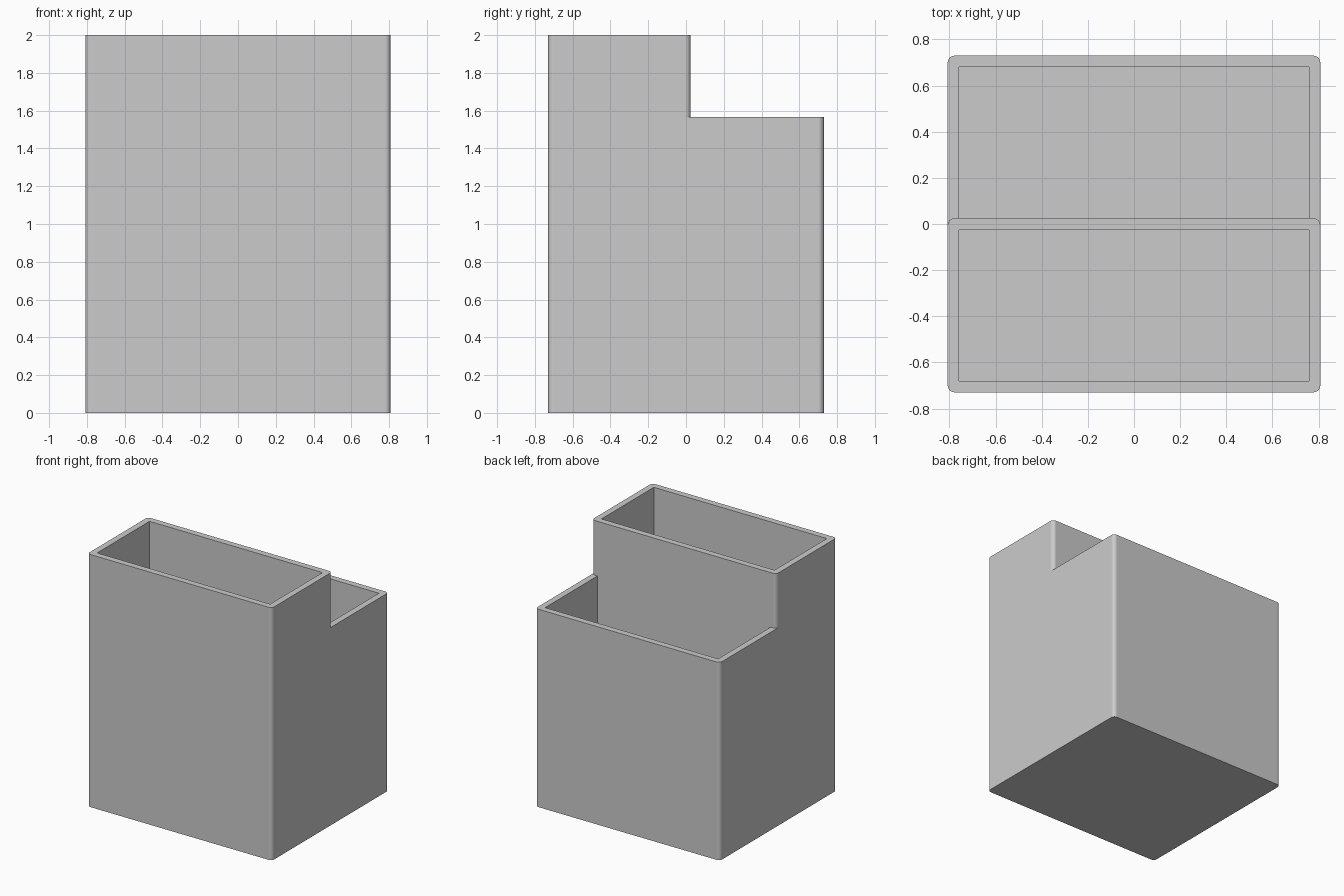
import bpy, bmesh, math

cube = bpy.data.objects.get("Cube")
if cube:
    bpy.data.objects.remove(cube, do_unlink=True)

# Overall sizes
HALF_X, HALF_Y = 0.808, 0.73
WALL, RADIUS = 0.05, 0.03
STEP_Y, STEP_Z, TOP_Z = 0.025, 1.567, 2.0
INNER_X = HALF_X - WALL

grey = bpy.data.materials.new("light grey")
grey.use_nodes = True
colour = (0.6, 0.6, 0.6, 1)
grey.diffuse_color = colour
grey.node_tree.nodes["Principled BSDF"].inputs["Base Color"].default_value = colour


def rounded_outline(hx, y0, y1, r, steps=6):
    """Counter-clockwise rectangle outline; r = 0 gives sharp corners."""
    if r == 0:
        return [(hx, y0), (hx, y1), (-hx, y1), (-hx, y0)]
    centres = [(hx - r, y1 - r), (r - hx, y1 - r), (r - hx, y0 + r), (hx - r, y0 + r)]
    return [(cx + r * math.cos((k + i / steps) * math.pi / 2),
             cy + r * math.sin((k + i / steps) * math.pi / 2))
            for k, (cx, cy) in enumerate(centres) for i in range(steps + 1)]


def prism(name, hx, y0, y1, z0, z1, r=0):
    """Upright prism on a rectangular outline."""
    bm = bmesh.new()
    base = bm.faces.new([bm.verts.new((x, y, z0)) for x, y in rounded_outline(hx, y0, y1, r)])
    grown = bmesh.ops.extrude_face_region(bm, geom=[base], use_keep_orig=True)["geom"]
    bmesh.ops.translate(bm, vec=(0, 0, z1 - z0),
                        verts=[v for v in grown if isinstance(v, bmesh.types.BMVert)])
    bmesh.ops.recalc_face_normals(bm, faces=bm.faces)
    mesh = bpy.data.meshes.new(name)
    bm.to_mesh(mesh)
    bm.free()
    mesh.materials.append(grey)
    obj = bpy.data.objects.new(name, mesh)
    bpy.context.collection.objects.link(obj)
    return obj


def combine(target, tool, operation):
    """Apply a boolean and drop the tool object."""
    bpy.context.view_layer.objects.active = target
    mod = target.modifiers.new(operation.lower(), 'BOOLEAN')
    mod.operation, mod.solver, mod.object = operation, 'EXACT', tool
    bpy.ops.object.modifier_apply(modifier=mod.name)
    bpy.data.objects.remove(tool, do_unlink=True)


# Low body with the rear compartment hollowed out
box = prism("two_level_box", HALF_X, -HALF_Y, HALF_Y, 0, STEP_Z, RADIUS)
combine(box, prism("rear_cavity", INNER_X, 0, HALF_Y - WALL, WALL, TOP_Z), 'DIFFERENCE')

# Tall front compartment, then its hollow
combine(box, prism("front_tower", HALF_X, -HALF_Y, STEP_Y, WALL / 2, TOP_Z, RADIUS), 'UNION')
combine(box, prism("front_cavity", INNER_X, WALL - HALF_Y, STEP_Y - WALL, WALL, TOP_Z + WALL),
        'DIFFERENCE')

# Smooth the rounded corners while the rims and walls stay crisp
bpy.ops.object.select_all(action='DESELECT')
box.select_set(True)
bpy.context.view_layer.objects.active = box
bpy.ops.object.shade_smooth_by_angle(angle=math.radians(30))
weighted = box.modifiers.new("flat_walls", 'WEIGHTED_NORMAL')
weighted.keep_sharp = True
